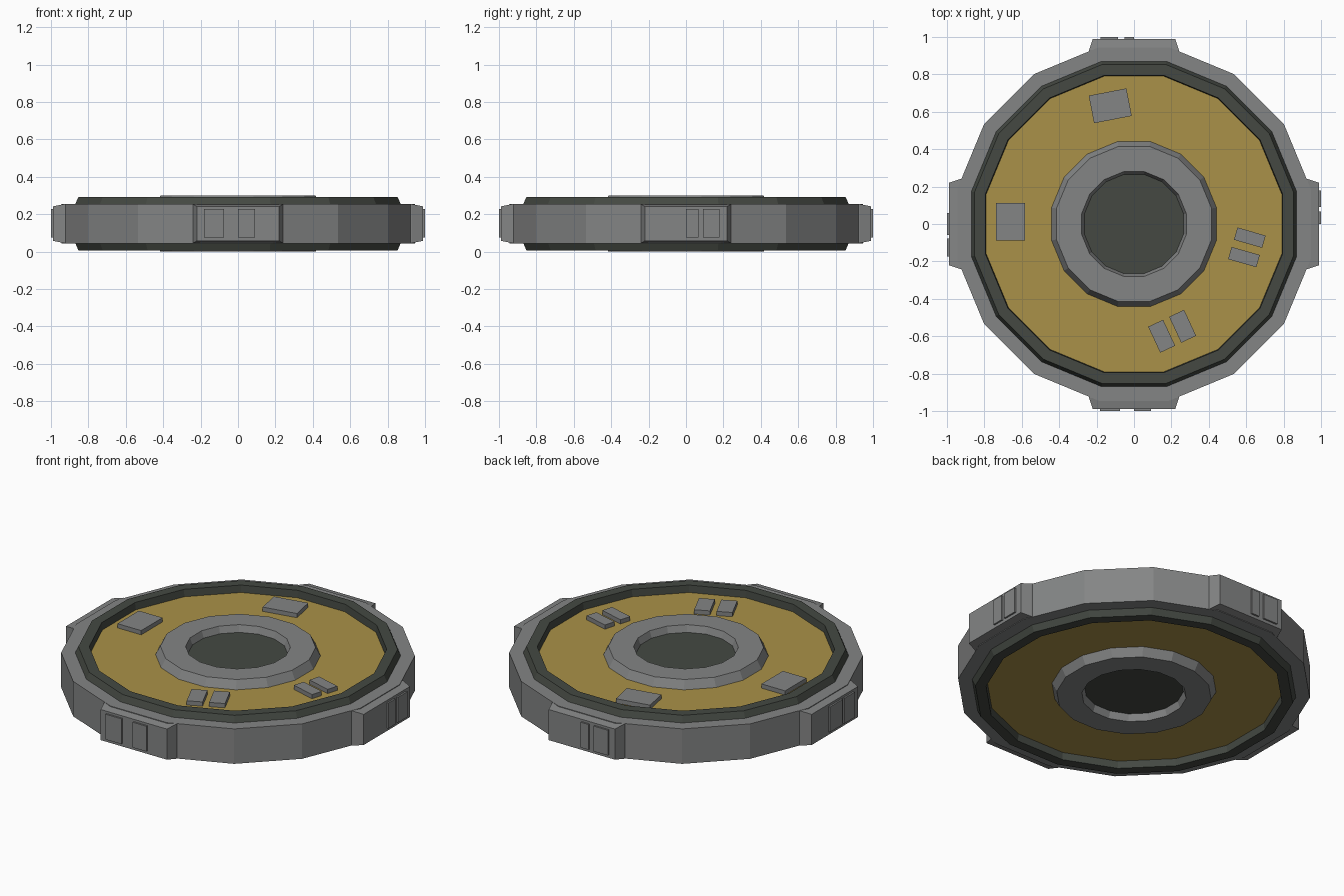
import bpy, bmesh, math
from mathutils import Matrix

if "Cube" in bpy.data.objects:
    bpy.data.objects.remove(bpy.data.objects["Cube"])

SIDES = 16
MID = 0.15  # mid height; the body mirrors above and below it


def material(name, rgb):
    m = bpy.data.materials.new(name)
    m.diffuse_color = (*rgb, 1)
    m.use_nodes = True
    m.node_tree.nodes["Principled BSDF"].inputs["Base Color"].default_value = m.diffuse_color
    return m


GREY = material("metal_grey", (0.23, 0.235, 0.235))
DARK = material("dark_green_grey", (0.058, 0.066, 0.055))
GOLD = material("dull_gold", (0.40, 0.285, 0.065))


def finish(name, bm, mat):
    bmesh.ops.recalc_face_normals(bm, faces=bm.faces)
    me = bpy.data.meshes.new(name)
    bm.to_mesh(me)
    bm.free()
    me.materials.append(mat)
    ob = bpy.data.objects.new(name, me)
    bpy.context.collection.objects.link(ob)
    return ob


def ring(name, half, mat):
    """Lathe an upper half profile (flat radius, height above MID) mirrored below."""
    prof = half + [(r, -h) for r, h in reversed(half)]
    bm = bmesh.new()
    k = 1 / math.cos(math.pi / SIDES)
    loops = []
    for i in range(SIDES):
        a = (i + 0.5) * 2 * math.pi / SIDES
        loops.append([bm.verts.new((r * k * math.cos(a), r * k * math.sin(a), MID + h))
                      for r, h in prof])
    n = len(prof)
    for i in range(SIDES):
        p, q = loops[i], loops[(i + 1) % SIDES]
        for j in range(n):
            bm.faces.new((p[j], q[j], q[(j + 1) % n], p[(j + 1) % n]))
    return finish(name, bm, mat)


def disc(name, r, half_height, mat):
    bm = bmesh.new()
    bmesh.ops.create_cone(bm, cap_ends=True, segments=SIDES,
                          radius1=r / math.cos(math.pi / SIDES),
                          radius2=r / math.cos(math.pi / SIDES), depth=2 * half_height,
                          matrix=Matrix.Translation((0, 0, MID))
                          @ Matrix.Rotation(math.pi / SIDES, 4, 'Z'))
    return finish(name, bm, mat)


def box(name, size, matrix, mat):
    bm = bmesh.new()
    bmesh.ops.create_cube(bm, size=1, matrix=matrix @ Matrix.Diagonal((*size, 1)))
    return finish(name, bm, mat)


# Concentric body parts
ring("outer_rim", [(0.86, 0.105), (0.945, 0.105)], GREY)
ring("inner_rim", [(0.79, 0.09), (0.795, 0.143), (0.853, 0.143), (0.872, 0.10)], DARK)
disc("gold_plate", 0.80, 0.10, GOLD)
ring("hub", [(0.265, 0.108), (0.28, 0.15), (0.415, 0.15), (0.442, 0.098)], GREY)
disc("hub_core", 0.272, 0.11, DARK)


# Four tapered pads on the rim, one per side, each with a pair of raised plates.
# Plate spans run along the side, counted left to right as seen facing it.
def pad(name, turn):
    bm = bmesh.new()
    layers = []
    for y, w, h in ((-0.90, 0.245, 0.104), (-0.93, 0.24, 0.104), (-0.99, 0.22, 0.092)):
        layers.append([bm.verts.new((sx * w, y, MID + sz * h))
                       for sx, sz in ((-1, -1), (1, -1), (1, 1), (-1, 1))])
    for a, b in zip(layers, layers[1:]):
        for j in range(4):
            bm.faces.new((a[j], a[(j + 1) % 4], b[(j + 1) % 4], b[j]))
    bm.faces.new(layers[0])
    bm.faces.new(layers[-1])
    bm.transform(turn)
    finish(name, bm, GREY)


plates = {
    "front": [(-0.182, -0.075), (0.0, 0.09)],
    "right": [(0.0, 0.068), (0.09, 0.18)],
    "back": [(0.0, 0.052), (0.085, 0.18)],
    "left": [(-0.06, 0.06), (0.078, 0.175)],
}
for i, (side, spans) in enumerate(plates.items()):
    turn = Matrix.Rotation(i * math.pi / 2, 4, 'Z')
    pad(side + "_pad", turn)
    for j, (a, b) in enumerate(spans):
        box(f"{side}_plate_{j + 1}", (b - a, 0.02, 0.152),
            turn @ Matrix.Translation(((a + b) / 2, -0.99, MID + 0.002)), GREY)

# Small raised tiles on the gold plate: x, y, width, depth, angle
tiles = [(-0.127, 0.632, 0.205, 0.15, 11), (-0.66, 0.012, 0.157, 0.203, 0),
         (0.619, -0.073, 0.157, 0.068, -16), (0.588, -0.177, 0.157, 0.068, -16),
         (0.148, -0.60, 0.088, 0.153, 25), (0.26, -0.547, 0.088, 0.153, 25)]
for i, (x, y, w, d, ang) in enumerate(tiles):
    box(f"tile_{i + 1}", (w, d, 0.035),
        Matrix.Translation((x, y, 0.258)) @ Matrix.Rotation(math.radians(ang), 4, 'Z'), GREY)
